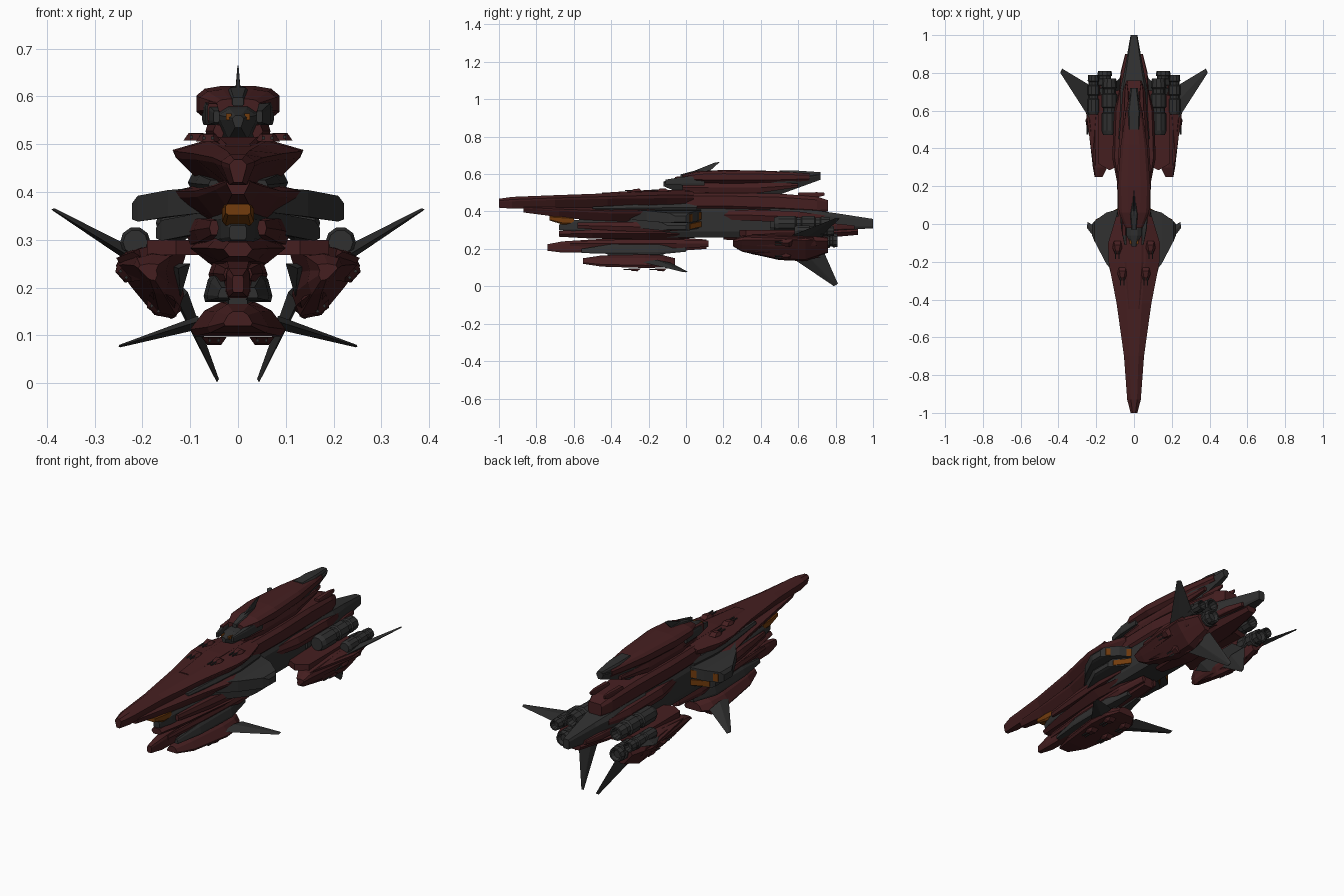
import bpy, bmesh, math
from mathutils import Vector, Matrix


def material(name, col):
    m = bpy.data.materials.new(name)
    m.diffuse_color = (*col, 1)
    return m


RED = material("dark_red", (0.060, 0.0135, 0.0145))
GREY = material("charcoal", (0.030, 0.030, 0.030))
ORANGE = material("amber", (0.17, 0.045, 0.004))


def finish(name, bm, mat, mirror):
    bmesh.ops.recalc_face_normals(bm, faces=bm.faces)
    me = bpy.data.meshes.new(name)
    bm.to_mesh(me)
    bm.free()
    me.materials.append(mat)
    ob = bpy.data.objects.new(name, me)
    bpy.context.collection.objects.link(ob)
    if mirror:
        ob.modifiers.new("mirror", 'MIRROR')
    return ob


def sym(half):
    return half + [(-x, z) for x, z in reversed(half)]


# cross-sections, u = -1..1 across, v = 0..1 up
TOPHEAVY = sym([(.45, 1), (1, .78), (.95, .62), (.5, 0)])
FLATLOW = sym([(.35, 1), (.7, .75), (1, .2), (.9, 0)])
HEX = sym([(.6, 1), (1, .5), (.6, 0)])
BOX = sym([(.8, 1), (1, .8), (1, .2), (.8, 0)])


def loft(name, mat, prof, secs, mirror=False):
    """secs: (y, centre x, half width, z bottom, z top)"""
    bm = bmesh.new()
    rings = [[bm.verts.new((xc + w * u, y, zb + (zt - zb) * v)) for u, v in prof]
             for y, xc, w, zb, zt in secs]
    n = len(prof)
    for a, b in zip(rings, rings[1:]):
        for i in range(n):
            j = (i + 1) % n
            bm.faces.new((a[i], a[j], b[j], b[i]))
    bm.faces.new(rings[0])
    bm.faces.new(rings[-1])
    return finish(name, bm, mat, mirror)


def hull(name, mat, pts, mirror=False):
    bm = bmesh.new()
    for p in pts:
        bm.verts.new(p)
    bmesh.ops.convex_hull(bm, input=bm.verts)
    bmesh.ops.delete(bm, geom=[v for v in bm.verts if not v.link_faces], context='VERTS')
    return finish(name, bm, mat, mirror)


def fin(name, root, tip, t, mirror=True):
    pts = [Vector(p) for p in root + tip]
    n = (pts[1] - pts[0]).cross(pts[2] - pts[0]).normalized()
    r, q = (pts[0] + pts[1]) / 2, (pts[2] + pts[3]) / 2
    pts += [r + n * t, r - n * t, q + n * t * .2, q - n * t * .2]
    hull(name, GREY, pts, mirror)


def engine(name, x, z, y0, y1, r):
    """ringed barrel with a hollow exhaust, revolved around y"""
    L = y1 - y0
    prof = [(0, .5), (0, .8), (.08, 1), (.38, 1), (.4, .84), (.48, .84), (.5, 1), (.72, 1),
            (.74, .8), (.82, .8), (.84, .95), (1, .85), (1, .65), (.88, .5)]
    bm = bmesh.new()
    rings = [[bm.verts.new((x + r * s * math.cos(a * math.pi / 5), y0 + L * t,
                            z + r * s * math.sin(a * math.pi / 5))) for a in range(10)]
             for t, s in prof]
    for a, b in zip(rings, rings[1:]):
        for i in range(10):
            bm.faces.new((a[i], a[(i + 1) % 10], b[(i + 1) % 10], b[i]))
    bm.faces.new(rings[0])
    bm.faces.new(rings[-1])
    finish(name, bm, GREY, True)


def turret(name, x, y, z, roll):
    """wedge gunhouse with twin barrels; roll turns it around y"""
    M = Matrix.Translation((x, y, z)) @ Matrix.Rotation(roll, 4, 'Y')
    hull(name, RED, [M @ Vector((sx * w, yy, zz)) for sx in (-1, 1) for w, yy, zz in
         ((.012, -.04, .004), (.026, -.005, .004), (.018, .03, .004), (.01, -.02, .018), (.015, .01, .02))], True)
    for s in (-1, 1):
        hull(name + "_barrel", GREY, [M @ Vector((s * .009 + a, yy, .011 + b)) for a in (-.003, .003)
             for b in (-.003, .003) for yy in (-.065, 0)], True)


# upper hull, long pointed bow running back to the stern
loft("upper_hull", RED, TOPHEAVY, [(-1, 0, .018, .42, .468), (-.93, 0, .036, .415, .478), (-.7, 0, .053, .42, .487),
     (-.42, 0, .092, .42, .497), (-.2, 0, .135, .41, .507), (-.1, 0, .137, .41, .51), (.04, 0, .095, .41, .508)])
loft("upper_hull_aft", RED, BOX, [(.0, 0, .085, .41, .5), (.25, 0, .09, .41, .5),
     (.5, 0, .075, .40, .495), (.7, 0, .06, .39, .48), (.76, 0, .04, .40, .46)])
loft("deck_ridge", RED, BOX, [(-.45, 0, .03, .47, .5), (-.2, 0, .05, .49, .515), (.1, 0, .05, .49, .515), (.2, 0, .03, .48, .51)])
loft("upper_side_vent", GREY, HEX, [(-.5, .05, .012, .405, .425), (-.3, .065, .025, .4, .435),
     (-.12, .075, .03, .395, .445), (.06, .07, .02, .4, .44)], True)

# middle hull and bow window
loft("middle_hull", RED, TOPHEAVY, [(-.87, 0, .025, .395, .43), (-.68, 0, .05, .37, .425), (-.4, 0, .09, .34, .42),
     (-.2, 0, .138, .335, .42), (-.1, 0, .125, .335, .415), (.0, 0, .08, .34, .41)])
loft("bow_window", ORANGE, BOX, [(-.73, 0, .026, .352, .375), (-.66, 0, .033, .33, .375), (-.6, 0, .033, .33, .37)])
loft("bow_window_frame", GREY, BOX, [(-.68, 0, .018, .30, .33), (-.6, 0, .036, .29, .355), (-.4, 0, .055, .28, .36), (-.1, 0, .08, .28, .37)])
loft("core", GREY, BOX, [(-.3, 0, .06, .27, .43), (-.1, 0, .085, .26, .43), (.3, 0, .085, .26, .43), (.7, 0, .07, .27, .41)])
loft("core_side_armour", RED, HEX, [(-.58, .05, .01, .31, .34), (-.35, .07, .022, .295, .345),
     (-.15, .085, .025, .29, .34), (.0, .08, .01, .3, .33)], True)

# drooping side thrusters with amber outlets at the rear
for nm, xo, zb, zt, yb in (("upper", .222, .338, .386, -.06), ("lower", .172, .298, .335, -.1)):
    hull("side_thruster_" + nm, GREY, [(x, y, z) for x, ya, yc, a, b in
         ((.06, -.32, .085, zb + .02, zt + .025), (xo - .075, -.21, .06, zb + .01, zt + .018),
          (xo - .012, yb - .03, .015, zb, zt + .006), (xo, yb, .0, zb + .005, zt - .01))
         for y in (ya, yc) for z in (a, b)], True)
    hull("thruster_outlet_" + nm, ORANGE, [(x, y + d, z) for x, y, a, b in
         ((xo - .018, .015, zb + .007, zt - .002), (.085, .074, zb + .02, zt + .012))
         for d in (0, .009) for z in (a, b)], True)

# lower hull layers
loft("lower_plate", RED, HEX, [(-.68, 0, .03, .265, .295), (-.5, 0, .065, .255, .31), (-.2, 0, .1, .25, .315),
     (-.05, 0, .085, .25, .31), (.05, 0, .05, .26, .3)])
loft("keel", RED, BOX, [(-.74, 0, .012, .19, .225), (-.66, 0, .024, .18, .24), (-.35, 0, .03, .178, .26),
     (-.1, 0, .035, .185, .265), (.11, 0, .03, .2, .25)])
loft("keel_side_plate", RED, HEX, [(-.62, .02, .01, .215, .24), (-.35, .035, .018, .21, .25), (-.05, .042, .02, .205, .25), (.12, .035, .01, .21, .245)], True)
loft("keel_lobe", GREY, FLATLOW, [(-.56, .03, .012, .178, .2), (-.4, .04, .025, .173, .225), (-.15, .042, .03, .17, .232), (.0, .03, .015, .185, .22)], True)
loft("pylon", GREY, BOX, [(-.42, 0, .02, .14, .2), (-.12, 0, .03, .14, .2)])
loft("ventral_pod", RED, FLATLOW, [(-.55, 0, .03, .12, .15), (-.45, 0, .065, .105, .165), (-.22, 0, .1, .098, .17),
     (-.12, 0, .09, .1, .165), (-.06, 0, .05, .11, .15)])
fin("ventral_fin", [(.08, -.24, .13), (.08, -.08, .125)], [(.25, -.02, .077), (.245, .01, .078)], .014)

# superstructure with spine and mast
loft("tower_base", GREY, TOPHEAVY, [(-.12, 0, .012, .535, .56), (-.06, 0, .04, .51, .575), (.1, 0, .06, .49, .59), (.5, 0, .05, .49, .58), (.72, 0, .02, .57, .605)])
loft("tower_roof", RED, sym([(.4, 1), (.8, .92), (1, .72), (1, .25), (.75, 0)]), [(-.02, 0, .045, .565, .595), (.06, 0, .08, .555, .615), (.2, 0, .087, .55, .622),
     (.42, 0, .07, .55, .618), (.6, 0, .042, .56, .61), (.66, 0, .03, .565, .605)])
loft("tower_spine", GREY, BOX, [(-.03, 0, .012, .58, .598), (.05, 0, .02, .59, .619), (.12, 0, .008, .6, .622)])
loft("tower_tail", GREY, BOX, [(.5, 0, .03, .57, .618), (.6, 0, .032, .565, .618), (.72, 0, .015, .585, .61)])
loft("tower_skirt", RED, HEX, [(-.02, .04, .012, .515, .54), (.12, .048, .02, .5, .555), (.4, .046, .02, .5, .555), (.6, .035, .01, .53, .55)], True)
loft("tower_prong", GREY, BOX, [(-.11, .045, .006, .545, .57), (-.02, .055, .014, .54, .585), (.1, .06, .015, .54, .59)], True)
hull("tower_eye", ORANGE, [(x, y, z) for x in (.014, .025) for z in (.551, .564) for y in (-.106, -.06)], True)
loft("sensor_box", RED, BOX, [(-.06, -.053, .011, .545, .585), (.02, -.053, .011, .545, .59)])
hull("mast", GREY, [(sx * w, y, z) for sx in (-1, 1) for w, y, z in
     ((.006, -.0, .6), (.006, .12, .61), (.0015, .17, .655), (.001, .18, .665), (.0015, .15, .66))])

# stern block and tail
loft("tail", GREY, BOX, [(.45, 0, .09, .29, .42), (.7, 0, .075, .29, .405), (.82, 0, .05, .3, .388), (1, 0, .018, .31, .36)])
loft("tail_side_plate", RED, HEX, [(.15, .06, .015, .36, .4), (.35, .085, .03, .35, .41), (.6, .08, .025, .34, .4), (.74, .06, .01, .35, .38)], True)
loft("tail_belly", RED, HEX, [(.2, 0, .03, .25, .28), (.4, 0, .075, .235, .3), (.7, 0, .075, .255, .31), (.92, 0, .03, .275, .312)])
loft("tail_flank", RED, BOX, [(.66, .06, .02, .3, .335), (.8, .052, .02, .3, .335), (.9, .035, .012, .305, .325)], True)
loft("stern_spike", RED, BOX, [(.6, .04, .014, .47, .5), (.7, .04, .01, .475, .503), (.74, .04, .004, .485, .5)], True)
hull("nacelle_wing", RED, [(x, y, z) for x, y in ((.04, .33), (.04, .72), (.13, .285), (.19, .32), (.19, .68)) for z in (.268, .3)], True)

# slanted rear nacelles
NAC = [(-.75, .95), (.1, 1), (.8, .9), (.95, .72), (.55, .42), (.0, .05), (-.45, 0), (-.65, .3), (-.55, .6)]
loft("nacelle", RED, NAC, [(.25, .185, .025, .215, .25), (.3, .175, .045, .185, .27), (.5, .165, .08, .14, .29),
     (.64, .175, .085, .135, .288), (.76, .17, .05, .18, .265)], True)
hull("nacelle_armour", RED, [(.2, .3, .262), (.22, .34, .275), (.24, .5, .268), (.255, .6, .262), (.25, .68, .262), (.225, .7, .215),
     (.225, .55, .212), (.205, .38, .215), (.2, .6, .285)], True)
hull("nacelle_lower_armour", RED, [(.17, .27, .2), (.13, .36, .17), (.185, .36, .185), (.19, .62, .175), (.115, .62, .155),
     (.14, .6, .134), (.145, .72, .155), (.16, .5, .22)], True)
hull("nacelle_inner_plate", GREY, [(.1, .4, .25), (.125, .33, .24), (.1, .65, .25), (.125, .72, .2), (.12, .45, .18), (.15, .5, .25)], True)
fin("upper_tail_fin", [(.21, .52, .255), (.21, .72, .265)], [(.39, .8, .364), (.38, .822, .362)], .016)
fin("lower_tail_fin", [(.125, .54, .17), (.115, .73, .2)], [(.044, .79, .001), (.042, .812, .014)], .016)
engine("inner_engine", .13, .335, .47, .77, .042)
engine("outer_engine", .215, .295, .58, .79, .032)
engine("lower_engine", .155, .245, .66, .81, .042)

# gun turrets on deck, belly and nacelles
for i, (x, y, z, roll) in enumerate(((.062, -.26, .502, 0), (.088, -.12, .504, 0), (.05, -.27, .1, math.pi),
                                     (.05, -.13, .1, math.pi), (.232, .54, .235, 2.3), (.167, .54, .165, 2.5))):
    turret("turret_%d" % i, x, y, z, roll)
